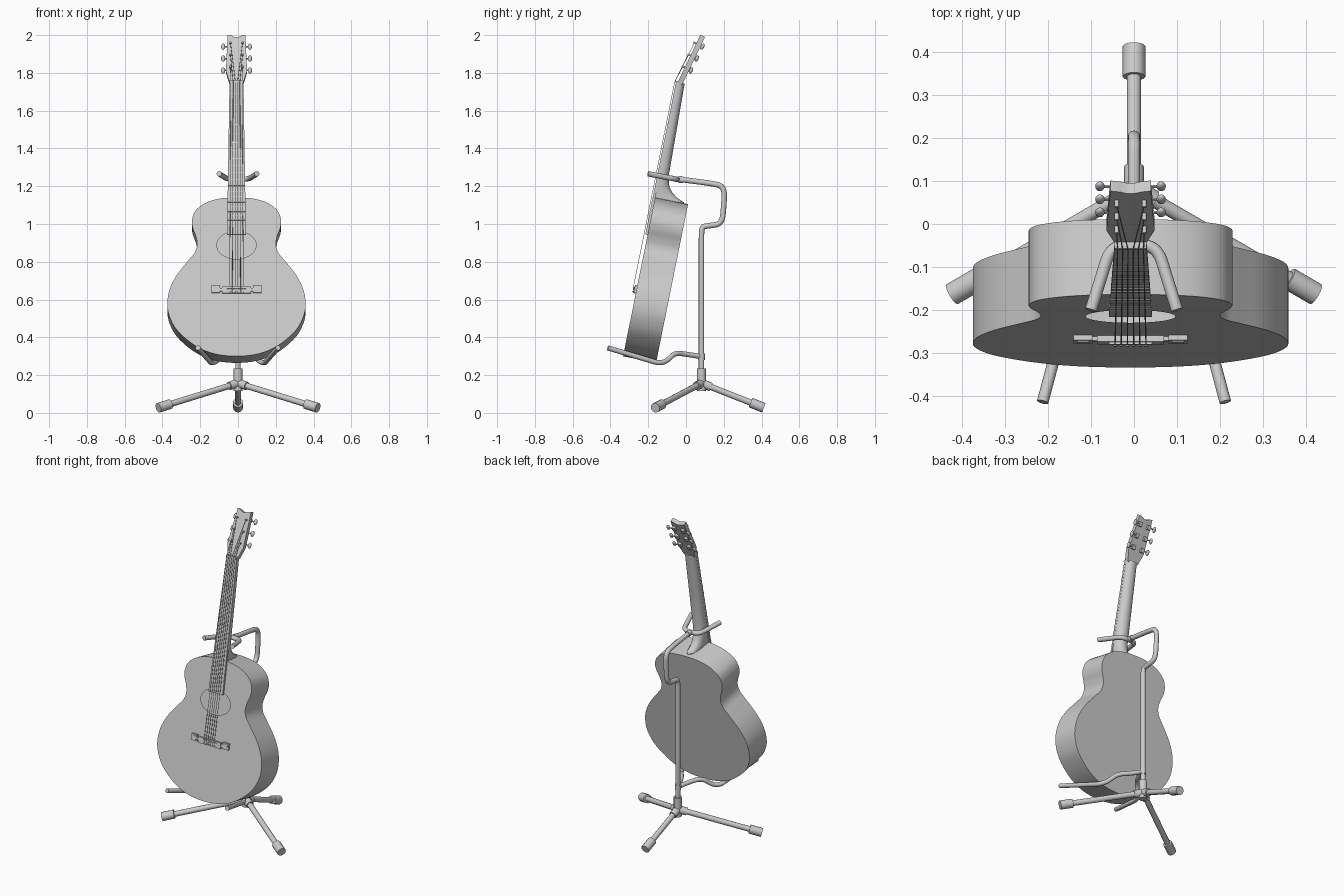
import bpy, bmesh, math
from mathutils import Matrix, Vector

old = bpy.data.objects.get("Cube")
if old:
    bpy.data.objects.remove(old, do_unlink=True)

grey = bpy.data.materials.new("plain grey")
grey.use_nodes = True
GREY = (0.6, 0.6, 0.6, 1)
grey.diffuse_color = GREY
grey.node_tree.nodes["Principled BSDF"].inputs["Base Color"].default_value = GREY

# Guitar frame: front face on y = 0, z runs from the tail to the head
TILT = math.radians(11.4)
GUITAR = Matrix.Translation((-0.008, -0.333, 0.30)) @ Matrix.Rotation(-TILT, 4, 'X')
NUT = 1.48
HEAD_LOCAL = Matrix.Translation((0, 0, NUT)) @ Matrix.Rotation(math.radians(-14.2), 4, 'X')
HEAD = GUITAR @ HEAD_LOCAL
WORLD = Matrix.Identity(4)


def add_mesh(name, mesh, frame):
    mesh.materials.clear()
    mesh.materials.append(grey)
    mesh.shade_smooth()
    mesh.set_sharp_from_angle(angle=math.radians(35))
    obj = bpy.data.objects.new(name, mesh)
    obj.matrix_world = frame
    bpy.context.collection.objects.link(obj)
    return obj


def add_bmesh(name, bm, frame):
    bmesh.ops.recalc_face_normals(bm, faces=bm.faces)
    mesh = bpy.data.meshes.new(name)
    bm.to_mesh(mesh)
    bm.free()
    return add_mesh(name, mesh, frame)


def tube(name, points, radius, frame=WORLD, bend=False):
    """Round rod along a path, optionally with softened bends."""
    curve = bpy.data.curves.new(name, 'CURVE')
    curve.dimensions = '3D'
    curve.bevel_depth = radius
    curve.bevel_resolution = 4 if radius > 0.004 else 1
    curve.use_fill_caps = True
    spline = curve.splines.new('NURBS' if bend else 'POLY')
    spline.points.add(len(points) - 1)
    for p, co in zip(spline.points, points):
        p.co = (*co, 1)
    if bend:
        spline.order_u = 3
        spline.use_endpoint_u = True
        spline.resolution_u = 8
    temp = bpy.data.objects.new(name, curve)
    mesh = bpy.data.meshes.new_from_object(temp)
    bpy.data.objects.remove(temp)
    bpy.data.curves.remove(curve)
    return add_mesh(name, mesh, frame)


def box(name, center, size, frame):
    bm = bmesh.new()
    bmesh.ops.create_cube(bm, size=1, matrix=Matrix.Translation(center) @ Matrix.Diagonal((*size, 1)))
    return add_bmesh(name, bm, frame)


def loft(name, rings, frame):
    """Skin a list of equal point rings and cap both ends."""
    bm = bmesh.new()
    loops = [[bm.verts.new(p) for p in ring] for ring in rings]
    n = len(loops[0])
    for a, b in zip(loops, loops[1:]):
        for i in range(n):
            j = (i + 1) % n
            bm.faces.new((a[i], a[j], b[j], b[i]))
    bm.faces.new(loops[0])
    bm.faces.new(loops[-1])
    return add_bmesh(name, bm, frame)


def prism(name, outline, y0, y1, frame):
    return loft(name, [[(x, y, z) for x, z in outline] for y in (y0, y1)], frame)


def smooth_path(pts, steps=6):
    """Catmull-Rom curve through a closed ring of 2D points."""
    pts, out = [Vector(p) for p in pts], []
    n = len(pts)
    for i in range(n):
        a, b, c, d = (pts[(i + k) % n] for k in (-1, 0, 1, 2))
        for s in range(steps):
            t = s / steps
            out.append(0.5 * (2 * b + (c - a) * t + (2 * a - 5 * b + 4 * c - d) * t * t
                              + (3 * b - a - 3 * c + d) * t ** 3))
    return out


# Hollow body with an oval sound hole
half = [(0, 0), (0.12, 0.014), (0.22, 0.058), (0.31, 0.135), (0.353, 0.21), (0.366, 0.28),
        (0.354, 0.36), (0.315, 0.44), (0.255, 0.517), (0.22, 0.562), (0.208, 0.605),
        (0.216, 0.65), (0.232, 0.695), (0.235, 0.74), (0.214, 0.79), (0.16, 0.83),
        (0.085, 0.852), (0, 0.857)]
outline = smooth_path(half + [(-x, z) for x, z in half[-2:0:-1]])
DEPTH = 0.178
bm = bmesh.new()
front = [bm.verts.new((x, 0, z)) for x, z in outline]
back = [bm.verts.new((x, DEPTH, z)) for x, z in outline]
count = len(front)
for i in range(count):
    j = (i + 1) % count
    bm.faces.new((front[i], front[j], back[j], back[i]))
bm.faces.new(back)
hole = []
for i in range(48):
    a = math.tau * i / 48
    hole.append(bm.verts.new((0.104 * math.cos(a), 0, 0.6 + 0.075 * math.sin(a))))
rim = [bm.edges.get((front[i], front[i - 1])) for i in range(count)]
rim += [bm.edges.new((hole[i], hole[i - 1])) for i in range(48)]
bmesh.ops.triangle_fill(bm, use_beauty=True, use_dissolve=False, edges=rim)
add_bmesh("body", bm, GUITAR)

# Neck with a rounded back that flares into the heel
stations = [(0.83, 0.036, 0.168), (0.862, 0.037, 0.155), (0.878, 0.038, 0.115), (0.9, 0.04, 0.085),
            (0.93, 0.042, 0.062), (0.98, 0.044, 0.048), (1.2, 0.041, 0.042), (NUT, 0.036, 0.034)]
rings = []
for z, w, d in stations:
    arc = [math.pi * k / 14 for k in range(15)]
    rings.append([(w * math.cos(a), d * math.sin(a) ** 0.8 if 0 < a < 3.14 else 0, z) for a in arc])
loft("neck", rings, GUITAR)

# Fretboard, nut and frets
BOARD_END = 0.655
prism("fretboard", [(-0.05, BOARD_END), (0.05, BOARD_END), (0.037, NUT), (-0.037, NUT)], -0.012, 0.001, GUITAR)
box("nut", (0, -0.008, NUT), (0.074, 0.02, 0.01), GUITAR)
SCALE = NUT - 0.36
for n in range(1, 20):
    z = NUT - SCALE * (1 - 2 ** (-n / 12))
    w = 0.037 + 0.013 * (NUT - z) / (NUT - BOARD_END)
    box("fret", (0, -0.0125, z), (2 * w, 0.003, 0.004), GUITAR)

# Bridge: thin bar, raised middle and framed end pads
box("bridge_bar", (0, -0.005, 0.358), (0.25, 0.01, 0.016), GUITAR)
box("bridge_middle", (0, -0.007, 0.356), (0.155, 0.014, 0.036), GUITAR)
box("saddle", (0, -0.014, 0.364), (0.1, 0.01, 0.006), GUITAR)
for side in (-1, 1):
    box("bridge_pad", (side * 0.11, -0.006, 0.362), (0.044, 0.012, 0.04), GUITAR)
    box("bridge_inlay", (side * 0.11, -0.013, 0.362), (0.028, 0.004, 0.026), GUITAR)

# Headstock with a shallow notch on top
right = [(0.036, -0.005), (0.056, 0.065), (0.047, 0.277), (0.025, 0.272), (0.01, 0.264)]
prism("headstock", right + [(-x, z) for x, z in right[::-1]], -0.003, 0.024, HEAD)

# Tuners and strings
HEIGHTS = (0.085, 0.155, 0.225)
for side in (-1, 1):
    for k, h in enumerate(HEIGHTS):
        post = side * 0.032
        tube("tuner_post", [(post, -0.02, h), (post, 0.03, h)], 0.005, HEAD)
        box("tuner_gear", (post, 0.031, h), (0.022, 0.016, 0.026), HEAD)
        tube("tuner_shaft", [(post, 0.034, h), (side * 0.068, 0.034, h)], 0.004, HEAD)
        bm = bmesh.new()
        bmesh.ops.create_uvsphere(bm, u_segments=16, v_segments=10, radius=1, matrix=Matrix.Translation(
            (side * 0.071, 0.034, h)) @ Matrix.Diagonal((0.011, 0.009, 0.018, 1)))
        add_bmesh("tuner_knob", bm, HEAD)
        spread = (5 - 2 * k) / 5
        pin = (side * 0.036 * spread, -0.012, 0.346)
        low = (side * 0.036 * spread, -0.019, 0.364)
        high = (side * 0.03 * spread, -0.019, NUT)
        end = HEAD_LOCAL @ Vector((post, -0.014, h))
        tube("string", [pin, low, high, end], 0.0015, GUITAR)
        tube("bridge_pin", [(pin[0], 0, 0.346), (pin[0], -0.02, 0.346)], 0.004, GUITAR)

# Stand: upright pole that hooks over to the neck fork
POLE_Y = 0.082
tube("stand_pole", [(0, POLE_Y, 0.12), (0, POLE_Y, 0.9), (0, POLE_Y, 0.985), (0, 0.115, 0.99),
                    (0, 0.19, 1.0), (0, 0.2, 1.09), (0, 0.205, 1.2), (0, 0.13, 1.215),
                    (0, 0.08, 1.222), (0, -0.045, 1.238)], 0.0145, bend=True)
tube("fork_collar", [(0, -0.015, 1.234), (0, -0.04, 1.237)], 0.018)
arm = [(0.1, -0.2, 1.266), (0.075, -0.12, 1.25), (0.055, -0.055, 1.238), (0, -0.045, 1.236)]
tube("neck_fork", arm + [(-x, y, z) for x, y, z in arm[2::-1]], 0.014, bend=True)

# Cradle arms below the body
for side in (-1, 1):
    tube("cradle_arm", [(side * x, y, z) for x, y, z in (
        (0, POLE_Y, 0.298), (0.03, 0.0, 0.311), (0.075, -0.06, 0.318), (0.11, -0.1, 0.275),
        (0.14, -0.14, 0.262), (0.155, -0.2, 0.28), (0.212, -0.413, 0.344))], 0.0135, bend=True)
tube("cradle_collar", [(0, POLE_Y, 0.28), (0, POLE_Y, 0.315)], 0.018)

# Tripod hub and legs with rubber feet
tube("hub_sleeve", [(0, POLE_Y, 0.115), (0, POLE_Y, 0.235)], 0.024)
hub = Vector((0, POLE_Y, 0.157))
for tip in ((0, 0.412, 0.027), (0.422, -0.163, 0.027), (-0.422, -0.163, 0.027)):
    tip = Vector(tip)
    way = (tip - hub).normalized()
    tube("leg", [hub, tip], 0.0165)
    tube("leg_socket", [hub, hub + way * 0.055], 0.023)
    tube("foot", [tip - way * 0.075, tip], 0.0265)
